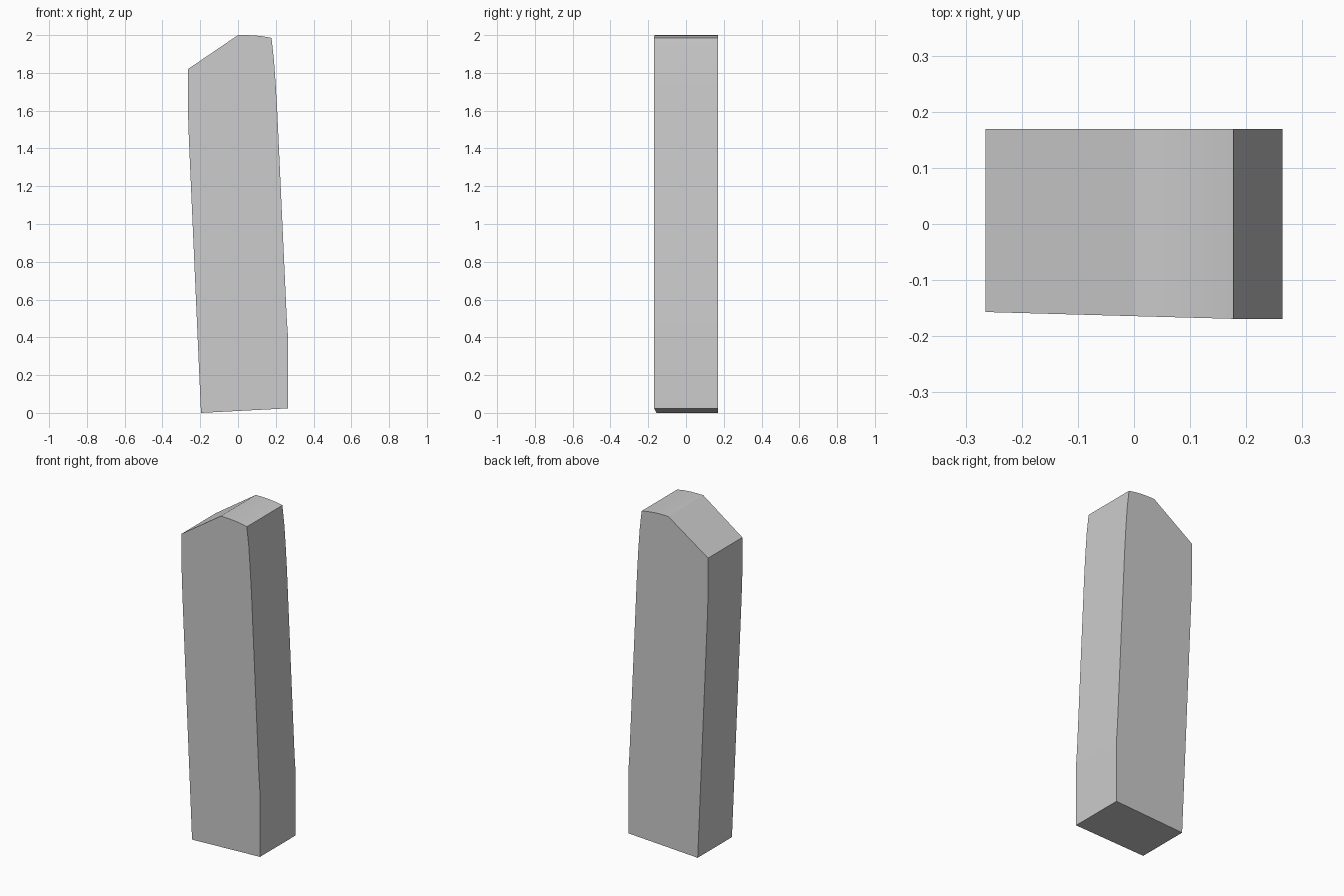
import bpy, bmesh, math

if "Cube" in bpy.data.objects:
    bpy.data.objects.remove(bpy.data.objects["Cube"])

# Front outline of the slab (x, z), clockwise from the bottom left corner
outline = [
    (-0.196, 0.0), (-0.260, 1.45), (-0.265, 1.60), (-0.265, 1.82),   # left side
    (0.0, 2.0), (0.045, 2.0), (0.09, 1.998), (0.135, 1.993),         # slanted and rounded top
    (0.177, 1.985), (0.190, 1.87), (0.200, 1.73), (0.208, 1.59),     # right side
    (0.258, 0.50), (0.265, 0.40), (0.265, 0.024),
]
BACK = 0.169


def front_y(x, z):
    # The front tapers back slightly toward the left
    right = 0.265 - 0.044 * z
    return -BACK + 0.027 * max(0.0, right - x)


# Slab body: front and back outlines joined by a ring of side faces
bm = bmesh.new()
front = [bm.verts.new((x, front_y(x, z), z)) for x, z in outline]
back = [bm.verts.new((x, BACK, z)) for x, z in outline]
bm.faces.new(front)
bm.faces.new(back[::-1])
n = len(outline)
for i in range(n):
    j = (i + 1) % n
    bm.faces.new((front[i], back[i], back[j], front[j]))
bmesh.ops.recalc_face_normals(bm, faces=bm.faces)

mesh = bpy.data.meshes.new("stone_slab")
bm.to_mesh(mesh)
bm.free()
slab = bpy.data.objects.new("stone_slab", mesh)
bpy.context.collection.objects.link(slab)

# Smooth the rounded sides, keep the corners sharp
bpy.context.view_layer.objects.active = slab
slab.select_set(True)
bpy.ops.object.shade_smooth_by_angle(angle=math.radians(25))
